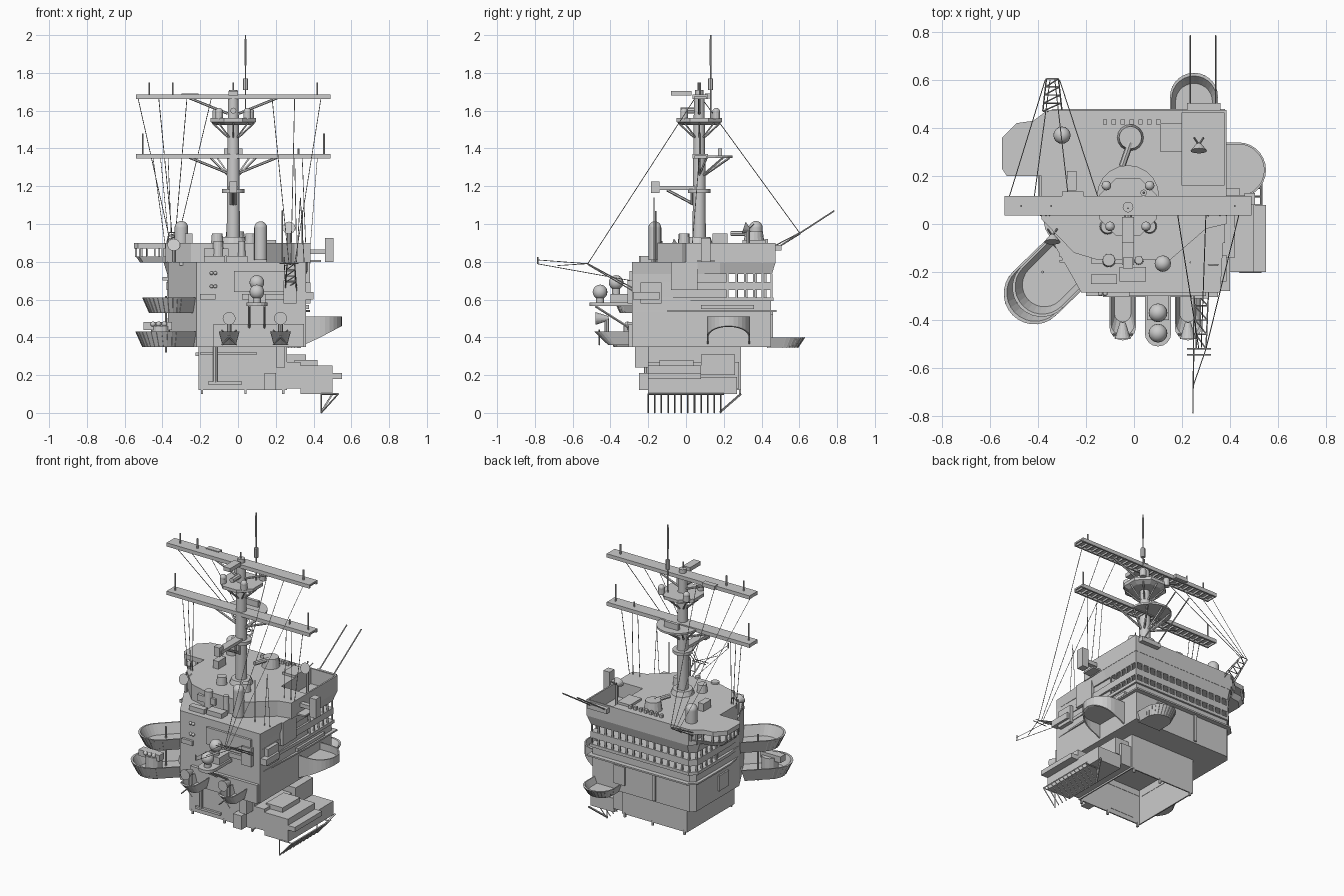
import bpy, bmesh, math
from mathutils import Vector, Matrix

def build(name, fn, smooth=False):
    bm = bmesh.new()
    fn(bm)
    bmesh.ops.recalc_face_normals(bm, faces=bm.faces)
    me = bpy.data.meshes.new(name)
    bm.to_mesh(me); bm.free()
    o = bpy.data.objects.new(name, me)
    bpy.context.collection.objects.link(o)
    if smooth:
        bpy.context.view_layer.objects.active = o
        o.select_set(True)
        bpy.ops.object.shade_smooth_by_angle(angle=math.radians(35))
        o.select_set(False)

def loft(bm, rings, closed=False):
    rs = [[bm.verts.new(p) for p in r] for r in rings]
    n = len(rs[0])
    for a, b in zip(rs, rs[1:] + ([rs[0]] if closed else [])):
        for i in range(n):
            bm.faces.new((a[i], a[(i+1) % n], b[(i+1) % n], b[i]))
    if not closed:
        bm.faces.new(rs[0]); bm.faces.new(rs[-1])

def prism(bm, pts, z0, z1, top=None):
    loft(bm, [[(x, y, z0) for x, y in pts], [(x, y, z1) for x, y in (top or pts)]])

def box(bm, x0, x1, y0, y1, z0, z1):
    prism(bm, [(x0, y0), (x1, y0), (x1, y1), (x0, y1)], z0, z1)

def beam(bm, a, b, r, n=6, r2=None):
    a, b = Vector(a), Vector(b)
    q = (b-a).to_track_quat('Z', 'Y').to_matrix().to_4x4()
    bmesh.ops.create_cone(bm, cap_ends=True, segments=n, radius1=r, radius2=r if r2 is None else r2,
                          depth=(b-a).length, matrix=Matrix.Translation((a+b)/2) @ q)

def post(bm, x, y, z0, z1, r, n=16, r2=None):
    beam(bm, (x, y, z0), (x, y, z1), r, n, r2)

def ball(bm, x, y, z, r):
    bmesh.ops.create_uvsphere(bm, u_segments=16, v_segments=10, radius=r, matrix=Matrix.Translation((x, y, z)))

def stadium(ax, ay, cx, cy, r, n=14):
    # outline from a straight root edge centred on (ax, ay) to a round end at (cx, cy)
    t = math.atan2(cy-ay, cx-ax)
    arc = [t-math.pi/2+math.pi*i/n for i in range(n+1)]
    end = [(cx+r*math.cos(k), cy+r*math.sin(k)) for k in arc]
    s = math.sin(t)*r, -math.cos(t)*r
    return [(ax+s[0], ay+s[1])] + end + [(ax-s[0], ay-s[1])]

def tub(bm, pts, c, z0, z1, s, wall=.93, ribs=True):
    sc = lambda k, z: [(c[0]+(x-c[0])*k, c[1]+(y-c[1])*k, z) for x, y in pts]
    loft(bm, [sc(s, z0), sc(1, z1), sc(wall, z1), sc(s*.96, z0+.015)])
    if ribs:
        for a, b in zip(sc(s, z0), sc(.995, z1)):
            beam(bm, a, b, .002, 4)

def mullions(bm, path, z0, z1, step=.05):
    for a, b in zip(path, path[1:]):
        a, b = Vector(a), Vector(b)
        n = max(1, round((b-a).length/step))
        for i in range(n+1):
            p = a.lerp(b, i/n)
            box(bm, p.x-.005, p.x+.005, p.y-.005, p.y+.005, z0, z1)

def plan(f, o):   # tower outline: f = rear edge, o = outward growth
    return [(-.22, -.285), (.36, -.285), (.36+o, .18), (.36+o, f+o), (-.34, f+o), (-.37-o, f-.03), (-.37-o, .1), (-.37, -.02)]

# lower base block: open-bottomed walls with trim
def base(bm):
    for b in [(-.21, .26, -.2, -.192), (-.21, .26, .282, .29), (-.21, -.202, -.2, .29), (.252, .26, -.2, .29)]:
        box(bm, *b, .12, .36)
    box(bm, -.225, -.2, -.17, .26, .3, .32)
    box(bm, -.2, .1, -.21, -.19, .31, .32)
    post(bm, -.12, -.21, .16, .35, .012, 8)
    box(bm, -.16, .02, -.215, -.19, .15, .165)
    box(bm, .14, .2, -.25, -.2, .12, .21)
    box(bm, .2, .25, -.27, -.2, .24, .36)
    for x in (-.19, .04, .24):
        for y in (-.195, .286):
            box(bm, x-.006, x+.006, y-.006, y+.006, .1, .13)
build("base_block", base)

# side service platform, stacked lockers and slanted grille
def side(bm):
    box(bm, .26, .33, -.2, .28, .13, .27)
    box(bm, .3, .5, -.2, .08, .18, .25)
    box(bm, .33, .5, -.2, .27, .1, .19)
    box(bm, .5, .55, -.2, .08, .18, .21)
    box(bm, .3, .42, -.14, .04, .25, .28)
    box(bm, .26, .36, .08, .26, .2, .31)
    for i in range(12):
        y = -.2+i*.035
        beam(bm, (.53, y, .1), (.44, y, 0), .004, 4)
    for y in (-.2, .185):
        beam(bm, (.44, y, .1), (.44, y, .0), .004, 4)
        beam(bm, (.44, y, .1), (.53, y, .1), .004, 4)
    beam(bm, (.44, .18, .004), (.5, .29, .1), .006, 4)
    beam(bm, (.53, -.2, .1), (.53, .2, .1), .005, 4)
build("side_platform", side)

# main tower; the rear bridge rooms are open behind their windows
def tower(bm):
    prism(bm, plan(.45, 0), .35, .6)
    prism(bm, plan(.22, -.005), .6, .8)
    prism(bm, plan(.45, .012), .592, .612)
    prism(bm, plan(.45, .008), .65, .692)
    prism(bm, plan(.45, .005), .735, .8, plan(.45, .025))
    prism(bm, plan(.46, .02), .535, .545)
build("main_tower", tower)
def mull(bm):
    path = [(.362, .22), (.362, .452), (-.34, .452), (-.372, .42), (-.372, .22)]
    mullions(bm, path, .61, .652); mullions(bm, path, .69, .737)
build("window_mullions", mull)

# upper deckhouse and open rear corner well
def upper(bm):
    prism(bm, [(-.25, -.12), (-.15, -.15), (.15, -.15), (.3, -.02), (.385, 0), (.385, .16), (.2, .16), (.2, .475), (-.35, .475), (-.385, .44), (-.385, .02)], .795, .9)
    box(bm, .2, .385, .465, .475, .795, .9)
    box(bm, .375, .385, .15, .475, .795, .9)
    box(bm, .22, .36, .475, .505, .86, .89)
    box(bm, -.18, -.05, -.165, -.14, .83, .87)
    box(bm, .11, .2, .3, .42, .9, .915)
    for i in range(7):
        box(bm, -.13+i*.037, -.112+i*.037, .415, .435, .9, .92)
build("upper_deckhouse", upper)

# bridge wing
W = [(-.36, .2), (-.53, .2), (-.55, .23), (-.55, .36), (-.49, .42), (-.42, .43), (-.36, .475)]
def wing(bm):
    low = lambda k: [(-.37+(x+.37)*k, .3+(y-.3)*k) for x, y in W]
    prism(bm, W, .87, .9)
    prism(bm, low(.82), .795, .828, low(.95))
    mullions(bm, low(.94), .825, .875, .045)
build("bridge_wing", wing)

# gun tubs
build("lower_left_tub", lambda bm: tub(bm, stadium(-.27, -.15, -.415, -.29, .128), (-.36, -.24), .35, .43, .8))
build("upper_left_tub", lambda bm: tub(bm, stadium(-.25, -.13, -.385, -.265, .122), (-.34, -.22), .53, .61, .78))
build("rear_tub", lambda bm: tub(bm, stadium(.25, .43, .25, .53, .1), (.25, .44), .345, .4, .8))
# side sponson: curved bulwark whose lower edge rakes up outboard, with a flat floor
def right_sponson(bm):
    out, inn = stadium(.35, .225, .435, .225, .115), stadium(.35, .225, .435, .225, .107)
    low = lambda p: [(x, y, .36+.1*max(0, (x-.36)/.19)) for x, y in p]
    top = lambda p: [(x, y, .51) for x, y in p]
    loft(bm, [low(out), top(out), top(inn), low(inn)], True)
    prism(bm, inn, .455, .465)
build("right_sponson", right_sponson)
def gear(bm):
    box(bm, -.5, -.35, -.31, -.26, .44, .48)
    post(bm, -.41, -.28, .36, .46, .05, 12)
    post(bm, -.38, -.2, .32, .62, .006, 6)
    for x in (-.45, -.42, -.39):
        ball(bm, x, -.31, .47, .014)
build("tub_equipment", gear)

# front sponsons with dishes
def sponsons(bm):
    box(bm, -.13, .35, -.305, -.28, .35, .47)
    for x in (-.047, .225):
        pts = stadium(x, -.28, x, -.43, .055, 8)
        tub(bm, pts, (x, -.28), .36, .43, .65, .9, False)
        post(bm, x, -.42, .38, .5, .012, 8)
        beam(bm, (x, -.41, .5), (x, -.48, .5), .012, 16, .034)
        for s in (-1, 1):
            beam(bm, (x-.04*s, -.46, .36), (x+.04*s, -.46, .44), .004, 4)
    prism(bm, stadium(.1, -.28, .1, -.455, .055, 8), .565, .585)
    box(bm, .055, .145, -.4, -.28, .585, .63)
    for s in (-.04, .04):
        beam(bm, (.1+s, -.3, .45), (.1+s, -.48, .565), .006, 4)
build("front_sponsons", sponsons)

# radomes on pedestals
for i, (x, y, z, r, h) in enumerate([(.1, -.37, .69, .039, .09), (.1, -.455, .64, .039, .06), (-.3, .37, .98, .036, .09), (.12, -.165, .98, .034, .17)]):
    def dome(bm):
        ball(bm, x, y, z, r)
        post(bm, x, y, z-h, z-.01 if i < 2 else z, r*(.55 if i < 2 else 1), 16)
    build(f"radome_{i+1}", dome, True)

# wall lockers and roof fittings
def fittings(bm):
    for b in [(-.02, .3, -.3, -.28, .64, .75), (.24, .31, -.31, -.28, .58, .7), (.36, .385, -.24, -.13, .58, .69),
              (.36, .38, -.08, .06, .65, .8), (.36, .4, -.28, -.14, .6, .64), (.355, .375, .08, .36, .55, .57),
              (-.2, -.12, -.3, -.28, .6, .63), (.02, .3, -.3, -.28, .6, .63), (-.06, .05, -.24, -.18, .8, .83),
              (-.18, -.07, -.25, -.21, .8, .83), (.46, .505, .08, .13, .8, .925), (.37, .47, .09, .12, .84, .865),
              (-.28, -.24, .14, .22, .9, .95), (-.4, -.36, .05, .2, .7, .72), (.38, .44, .06, .15, .8, .81),
              (-.38, -.365, .1, .2, .4, .5), (.12, .2, .445, .46, .4, .52), (-.1, -.08, .445, .46, .36, .54)]:
        box(bm, *b)
    for x, y, z, r, h in [(-.015, .36, .9, .055, .06), (-.11, -.01, .9, .033, .05), (.065, -.01, .9, .03, .05),
                          (-.105, -.15, .8, .03, .11), (.02, -.15, .8, .02, .11), (-.025, .07, .9, .07, .03)]:
        post(bm, x, y, z, z+h, r, 16, r*.85)
    beam(bm, (-.015, .34, .95), (-.05, .24, .95), .014, 8)
    # dish antennas
    for x, y, z in [(.27, .33, .97), (-.34, -.05, .88)]:
        post(bm, x, y, .79, z, .01, 8)
        beam(bm, (x, y+.005, z), (x, y-.025, z+.01), .01, 16, .034)
        for s in (-1, 1):
            beam(bm, (x, y, z), (x+.02*s, y+.03, z+.03), .004, 4)
    for i in range(5):
        box(bm, -.31, -.28, -.16+i*.022, -.15+i*.022, .78, .8)
    for x in (-.14, -.12):
        for z in (.67, .74):
            ball(bm, x, -.29, z, .01)
build("deck_fittings", fittings)

# mast
MX, MY = -.025, .07
def mast(bm):
    post(bm, MX, MY, .9, 1.36, .035, 20, .033)
    post(bm, MX, MY, 1.36, 1.68, .031, 20, .028)
    post(bm, MX, MY, 1.165, 1.185, .06, 16)
    post(bm, MX, MY, 1.68, 1.71, .022, 12)
    post(bm, MX, .065, 1.7, 1.75, .004, 6)
    for s in (-.015, .015):
        beam(bm, (MX+s, .03, 1.1), (MX+s, .03, 1.18), .006, 6)
build("mast", mast, True)
def platforms(bm):
    disc = [(MX+.13*math.cos(k*math.pi/10), .115+.13*math.sin(k*math.pi/10)) for k in range(11)]
    prism(bm, disc, 1.35, 1.362)
    oct_ = lambda r: [(MX+r*math.cos((k+.5)*math.pi/4), MY+r*math.sin((k+.5)*math.pi/4)) for k in range(8)]
    prism(bm, oct_(.1), 1.525, 1.54, oct_(.13))
    prism(bm, oct_(.13), 1.54, 1.56)
    for k in range(8):
        c, s = math.cos(k*math.pi/4), math.sin(k*math.pi/4)
        beam(bm, (MX+.03*c, MY+.03*s, 1.46), (MX+.11*c, MY+.11*s, 1.535), .005, 4)
        if s > -.1:
            beam(bm, (MX+.03*c, MY+.03*s, 1.26), (MX+.12*c, .11+.12*s, 1.35), .006, 4)
    for x, y in [(-.115, .16), (.065, .16), (-.1, -.01), (.05, -.01)]:
        post(bm, x, y, 1.555, 1.59, .02, 12); ball(bm, x, y, 1.595, .02)
    box(bm, MX-.05, MX+.05, .17, .19, 1.362, 1.4)
    # forward radar arm and masthead box
    box(bm, MX-.025, MX+.025, -.17, .05, 1.18, 1.2)
    box(bm, MX-.02, MX+.02, -.185, -.14, 1.165, 1.225)
    beam(bm, (MX, .05, 1.1), (MX, -.1, 1.18), .008, 6)
    box(bm, MX-.025, MX+.025, -.08, .03, 1.68, 1.705)
    beam(bm, (MX, -.03, 1.6), (MX, .05, 1.6), .016, 8)
build("mast_platforms", platforms)

# yardarms: plate, edge rails and cross ribs
def yards(bm):
    for z in (1.36, 1.675):
        box(bm, -.54, .49, .035, .115, z, z+.01)
        for y in (.035, .107):
            box(bm, -.54, .49, y, y+.01, z-.014, z+.01)
        for i in range(27):
            x = -.54+i*.039
            box(bm, x, x+.006, .035, .117, z-.012, z)
        for s in (-1, 1):
            beam(bm, (MX+s*.03, MY, z-.09), (MX+s*.24, MY, z-.005), .007, 6)
    box(bm, -.3, -.21, .1, .135, 1.665, 1.69)
    for x, z, h in [(-.505, 1.37, .11), (.455, 1.37, .11), (-.47, 1.68, .07), (-.345, 1.68, .07), (.42, 1.68, .07), (.32, 1.37, .03)]:
        post(bm, x, .075, z, z+h, .005, 6)
build("yardarms", yards)

# masthead pole and whip aerials
def aerials(bm):
    post(bm, .04, .13, 1.55, 2.0, .004, 6)
    post(bm, .04, .13, 1.71, 1.77, .014, 8)
    post(bm, .04, .13, 1.84, 1.98, .006, 6)
    for x in (.235, .34):
        beam(bm, (x, .485, .875), (x, .785, 1.07), .004, 6)
build("aerials", aerials)

# lattice outriggers: two truss sides converging from a to b
def lattice(bm, a, b, w0, w1, h, n=4, r=.003):
    a, b = Vector(a), Vector(b)
    pt = lambda t, sx, sz: a.lerp(b, t)+Vector((sx*(w0+(w1-w0)*t), 0, sz*h*(1-t*.7)))
    for sx in (-1, 1):
        for sz in (0, -1):
            beam(bm, pt(0, sx, sz), pt(1, sx, sz), r, 4)
    for i in range(n+1):
        beam(bm, pt(i/n, -1, 0), pt(i/n, 1, 0), r, 4)
        beam(bm, pt(i/n, -1, 0), pt(min(1, (i+1)/n), 1, 0), r, 4)
def outriggers(bm):
    lattice(bm, (-.34, .47, .885), (-.34, .605, .955), .04, .025, .02)
    lattice(bm, (.28, -.28, .66), (.28, -.52, .79), .03, .02, .015)
    beam(bm, (.25, -.52, .79), (.245, -.79, .81), .002, 4)
    beam(bm, (.25, -.29, .7), (.245, -.79, .79), .002, 4)
    post(bm, .245, -.785, .79, .825, .004, 4)
    for y in (-.52, -.545):
        beam(bm, (.22, y, .79), (.32, y, .79), .003, 4)
    beam(bm, (.3, -.52, .79), (.245, -.68, .78), .002, 4)
build("outriggers", outriggers)

# rigging wires
def rigging(bm):
    for x, e in [(-.53, -.37), (-.42, -.35), (-.27, -.33), (-.14, -.31)]:
        beam(bm, (x, .08, 1.67), (e, .6, .955), .002, 4)
    for x, e in [(.18, .27), (.3, .28), (.44, .3)]:
        beam(bm, (x, .05, 1.67), (e, -.52, .79), .002, 4)
    for x, e in [(-.45, -.38), (-.41, -.36), (-.37, -.35), (.3, .31), (.34, .36), (.42, .38)]:
        beam(bm, (x, .07, 1.35), (e, .03, .85), .002, 4)
    post(bm, .235, -.16, .8, 1.07, .004, 6)
    for s in (-1, 1):
        beam(bm, (.33, -.17, 1.14), (.33+.02*s, -.17, .8), .002, 4)
build("rigging", rigging)
